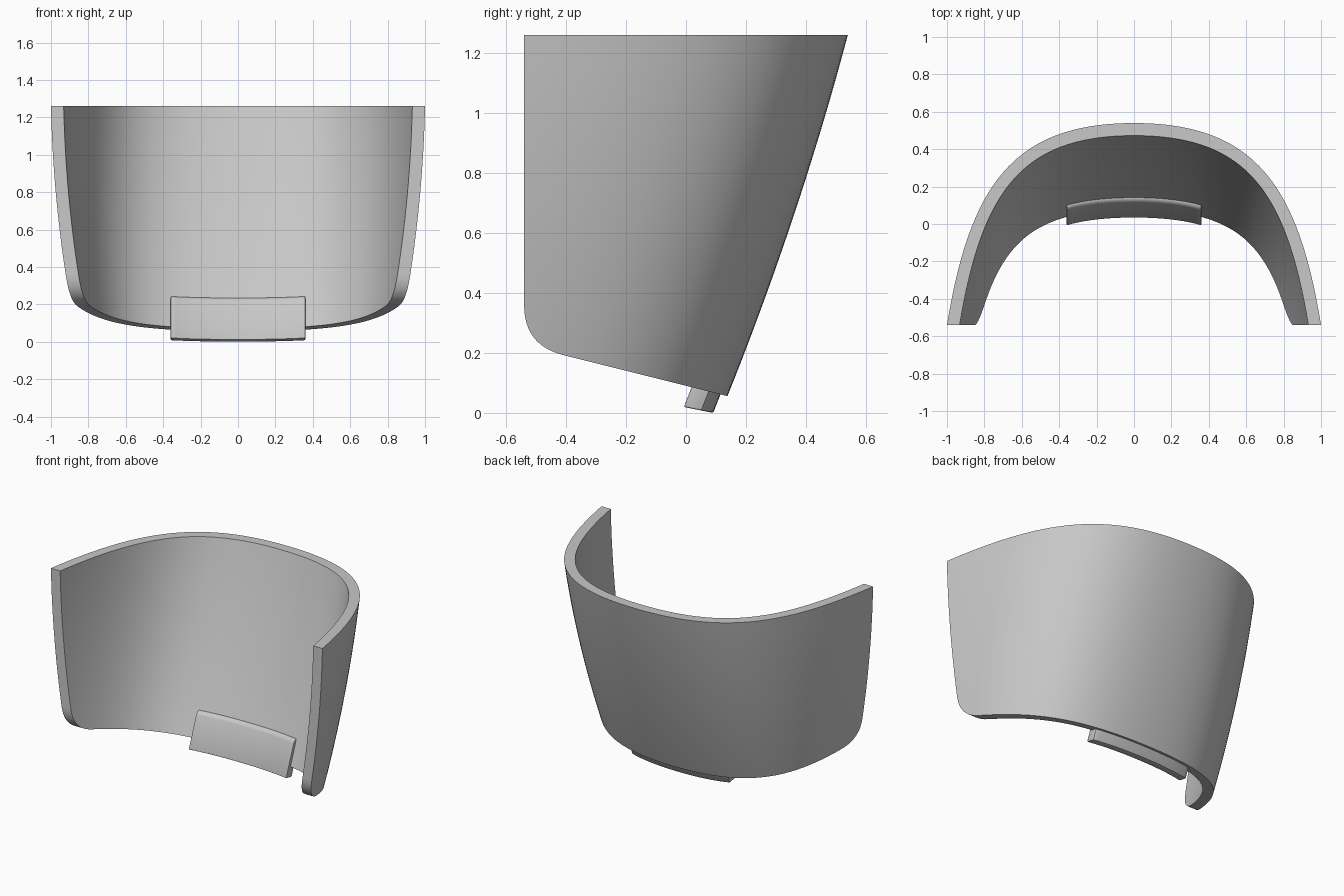
import bpy
import bmesh
from math import sin, cos, pi
from mathutils import Vector

cube = bpy.data.objects.get("Cube")
if cube:
    bpy.data.objects.remove(cube, do_unlink=True)

grey = bpy.data.materials.new("plain grey")
grey.use_nodes = True
colour = (0.58, 0.58, 0.58, 1)
grey.diffuse_color = colour
grey.node_tree.nodes["Principled BSDF"].inputs["Base Color"].default_value = colour

FRONT, TOP, SLOPE, WALL = -0.54, 1.26, 0.25, 0.067


def wall_point(t, z, depth):
    """Point on the curved wall; t runs from the back centre to the front edge."""
    side = -1 if t < 0 else 1
    t = abs(t)
    back = 0.14 + 0.37 * (z - 0.06) - 0.056 * (z - 0.06) * (z - 0.6)
    width = 0.895 + 0.14 * (z - 0.2) - 0.073 * (z - 0.2) * (z - 0.7)
    p = [Vector((0, back)), Vector((0.655 * width, back)),
         Vector((0.88 * width, FRONT + 0.68 * (back - FRONT))), Vector((width, FRONT))]
    s = 1 - t
    pos = p[0] * s**3 + p[1] * 3 * s * s * t + p[2] * 3 * s * t * t + p[3] * t**3
    tan = ((p[1] - p[0]) * s * s + (p[2] - p[1]) * 2 * s * t + (p[3] - p[2]) * t * t).normalized()
    pos += Vector((tan.y, -tan.x)) * depth
    return Vector((side * pos.x, pos.y, z))


def wall_at_x(x, z, depth):
    """Wall point at a given x, found by halving."""
    low, high = 0.0, 1.0
    for _ in range(25):
        mid = (low + high) / 2
        if wall_point(mid, z, depth).x < abs(x):
            low = mid
        else:
            high = mid
    p = wall_point(low, z, depth)
    return Vector((x, p.y, z))


def loft(name, rings):
    """Closed solid through a row of closed rings."""
    bm = bmesh.new()
    rows = [[bm.verts.new(p) for p in ring] for ring in rings]
    n = len(rows[0])
    for a, b in zip(rows, rows[1:]):
        for i in range(n):
            j = (i + 1) % n
            bm.faces.new((a[i], a[j], b[j], b[i]))
    bm.faces.new(rows[0])
    bm.faces.new(rows[-1])
    bmesh.ops.recalc_face_normals(bm, faces=bm.faces)
    mesh = bpy.data.meshes.new(name)
    bm.to_mesh(mesh)
    bm.free()
    mesh.materials.append(grey)
    obj = bpy.data.objects.new(name, mesh)
    bpy.context.collection.objects.link(obj)
    return obj


def finish(obj, modifier):
    bpy.ops.object.select_all(action='DESELECT')
    obj.select_set(True)
    bpy.context.view_layer.objects.active = obj
    bpy.ops.object.modifier_apply(modifier=modifier.name)
    bpy.ops.object.shade_smooth_by_angle(angle=0.5)


# Curved wall, made oversize and then trimmed
COLS, ROWS = 40, 28
rings = []
for i in range(-COLS, COLS + 1):
    t = 1.1 * i / COLS
    heights = [-0.1 + 1.45 * k / ROWS for k in range(ROWS + 1)]
    rings.append([wall_point(t, z, 0) for z in heights]
                 + [wall_point(t, z, WALL) for z in reversed(heights)])
shell = loft("curved_shell", rings)

# Side outline with sloped bottom and rounded lower front corners
start, corner, end = Vector((FRONT, 0.36)), Vector((FRONT, 0.226)), Vector((-0.41, 0.193))
outline = [Vector((FRONT, TOP)), *[start * (1 - s)**2 + corner * 2 * s * (1 - s) + end * s * s
                                   for s in (k / 12 for k in range(13))]]
outline += [Vector((0.9, end.y - SLOPE * (0.9 - end.x))), Vector((0.9, TOP))]
cutter = loft("trim_outline", [[(x, p.x, p.y) for p in outline] for x in (-1.5, 1.5)])
cutter.hide_render = True
trim = shell.modifiers.new("trim", 'BOOLEAN')
trim.operation = 'INTERSECT'
trim.solver = 'EXACT'
trim.object = cutter
finish(shell, trim)
bpy.data.objects.remove(cutter, do_unlink=True)


# Curved tab set into the lower back wall, with a rounded upper front edge
def tab_corner(x, base, depth):
    z = base
    for _ in range(8):
        z = base - 0.2 * wall_at_x(x, z, depth).y
    return wall_at_x(x, z, depth)


arc = [k * pi / 16 for k in range(9)]
section = [(0.018, 0.088)]
section += [(0.235 + 0.028 * sin(a), 0.064 + 0.024 * cos(a)) for a in arc]
section += [(0.263, 0.025), (0.018, 0.025)]
rings = []
for i in range(25):
    x = -0.36 + 0.72 * i / 24
    rings.append([tab_corner(x, base, depth) for base, depth in section])
tab = loft("bottom_tab", rings)
bevel = tab.modifiers.new("soft edges", 'BEVEL')
bevel.width = 0.006
bevel.segments = 2
bevel.limit_method = 'ANGLE'
finish(tab, bevel)
